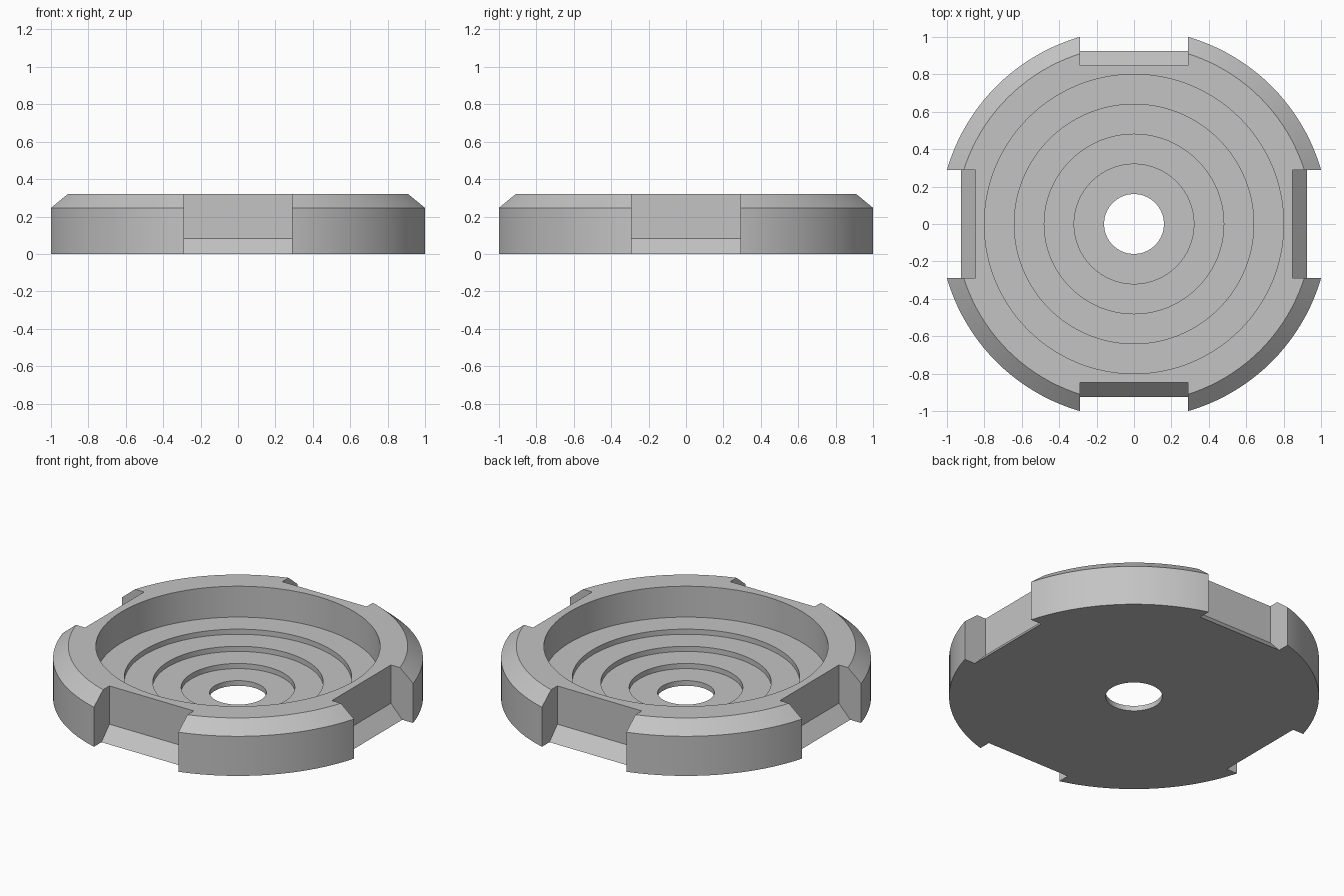
import bpy, bmesh, math
from mathutils import Matrix

cube = bpy.data.objects.get("Cube")
if cube:
    bpy.data.objects.remove(cube, do_unlink=True)

HEIGHT, NOTCH_HALF = 0.32, 0.29
OUTER = math.hypot(1.0, NOTCH_HALF)
STEP_R, STEP_Z = 0.16, 0.032

grey = bpy.data.materials.new("plain_grey")
grey.use_nodes = True
grey.diffuse_color = (0.55, 0.55, 0.55, 1)
grey.node_tree.nodes["Principled BSDF"].inputs["Base Color"].default_value = (0.55, 0.55, 0.55, 1)


def make_object(name, bm):
    bmesh.ops.recalc_face_normals(bm, faces=bm.faces)
    mesh = bpy.data.meshes.new(name)
    bm.to_mesh(mesh)
    bm.free()
    obj = bpy.data.objects.new(name, mesh)
    obj.data.materials.append(grey)
    bpy.context.collection.objects.link(obj)
    return obj


# Turned body: stepped bowl with a centre hole and chamfered rim
profile = [(STEP_R, 0), (OUTER, 0), (OUTER, 0.246), (0.955, HEIGHT), (5 * STEP_R, HEIGHT)]
for i in range(4, 0, -1):
    profile += [((i + 1) * STEP_R, i * STEP_Z), (i * STEP_R, i * STEP_Z)]
bm = bmesh.new()
verts = [bm.verts.new((r, 0, z)) for r, z in profile]
edges = [bm.edges.new((v, verts[(i + 1) % len(verts)])) for i, v in enumerate(verts)]
bmesh.ops.spin(bm, geom=verts + edges, cent=(0, 0, 0), axis=(0, 0, 1),
               angle=math.tau, steps=128, use_duplicate=False)
bmesh.ops.remove_doubles(bm, verts=bm.verts, dist=0.0001)
body = make_object("stepped_ring_body", bm)

# Four edge notches, each with a sloping foot
notch = [(0.848, 0.5), (0.848, 0.082), (0.926, 0), (0.926, -0.1), (1.3, -0.1), (1.3, 0.5)]
bm = bmesh.new()
for k in range(4):
    turn = Matrix.Rotation(k * math.pi / 2, 4, 'Z')
    face = bm.faces.new([bm.verts.new((x, -NOTCH_HALF, z)) for x, z in notch])
    ext = bmesh.ops.extrude_face_region(bm, geom=[face], use_keep_orig=True)
    moved = [g for g in ext["geom"] if isinstance(g, bmesh.types.BMVert)]
    bmesh.ops.translate(bm, vec=(0, 2 * NOTCH_HALF, 0), verts=moved)
    bmesh.ops.transform(bm, matrix=turn, verts=list(face.verts) + moved)
cutter = make_object("notch_cutter", bm)
cutter.hide_render = True

cut = body.modifiers.new("notches", 'BOOLEAN')
cut.operation = 'DIFFERENCE'
cut.solver = 'EXACT'
cut.object = cutter
bpy.ops.object.select_all(action='DESELECT')
bpy.context.view_layer.objects.active = body
body.select_set(True)
bpy.ops.object.modifier_apply(modifier=cut.name)
bpy.data.objects.remove(cutter, do_unlink=True)
bpy.ops.object.shade_smooth_by_angle(angle=math.radians(25))
